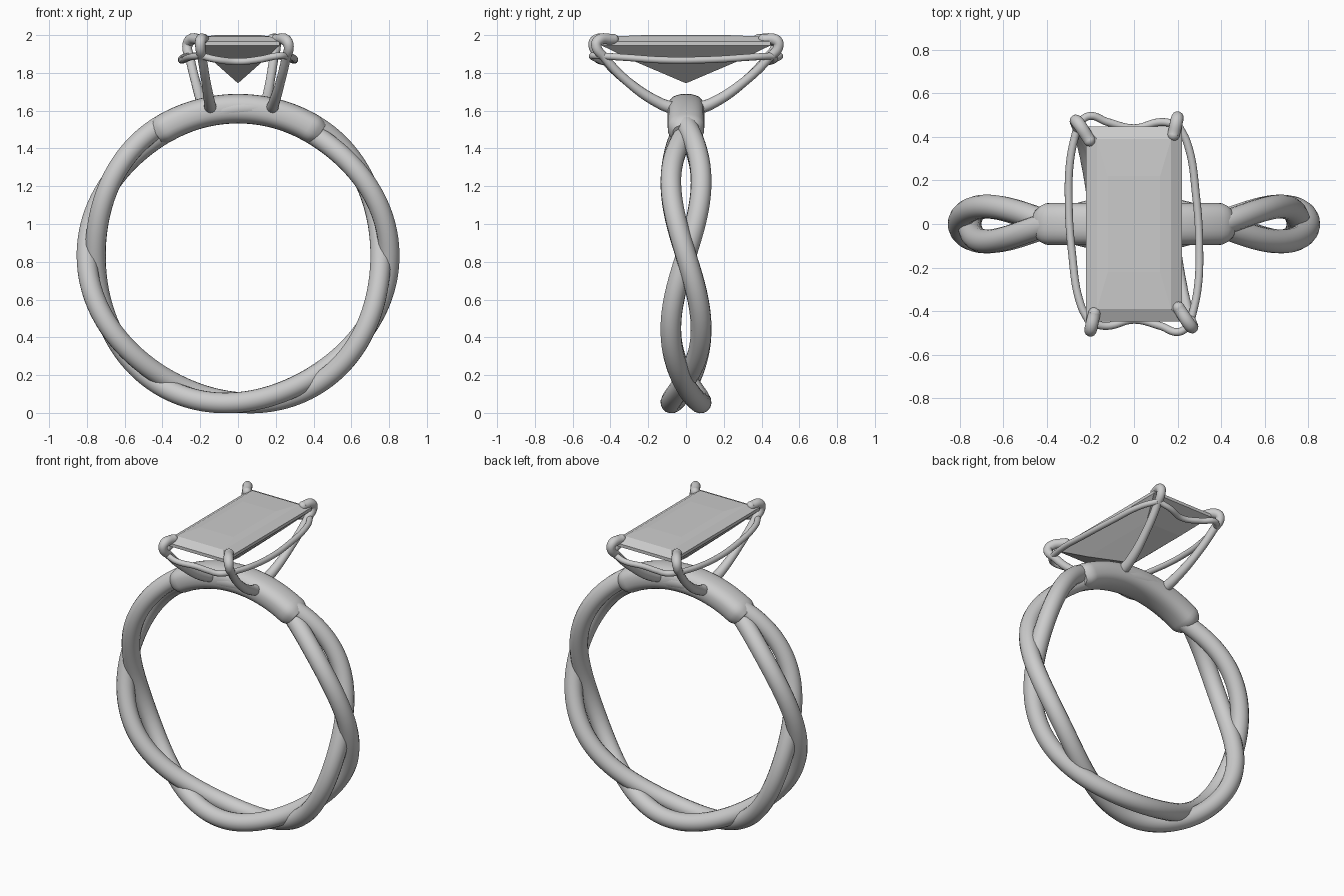
import bpy, bmesh, math
from mathutils import Vector

cube = bpy.data.objects.get("Cube")
if cube:
    bpy.data.objects.remove(cube, do_unlink=True)

RING_Z, RING_R = 0.833, 0.7775


def material(name, value):
    mat = bpy.data.materials.new(name)
    mat.use_nodes = True
    colour = (value, value, value, 1)
    mat.diffuse_color = colour
    mat.node_tree.nodes["Principled BSDF"].inputs["Base Color"].default_value = colour
    return mat


METAL = material("pale grey", 0.6)


def activate(obj):
    bpy.ops.object.select_all(action='DESELECT')
    obj.select_set(True)
    bpy.context.view_layer.objects.active = obj


def mesh_object(name, bm, smooth=True):
    bmesh.ops.recalc_face_normals(bm, faces=bm.faces)
    me = bpy.data.meshes.new(name)
    bm.to_mesh(me)
    bm.free()
    obj = bpy.data.objects.new(name, me)
    bpy.context.collection.objects.link(obj)
    me.materials.append(METAL)
    if smooth:
        activate(obj)
        bpy.ops.object.shade_smooth_by_angle(angle=math.radians(50))
    return obj


def wire(name, points, radius, cyclic=False, scales=None):
    """Round wire that passes through the points."""
    curve = bpy.data.curves.new(name, 'CURVE')
    curve.dimensions = '3D'
    curve.bevel_depth = radius
    curve.bevel_resolution = 6
    curve.use_fill_caps = True
    curve.resolution_u = 3 if cyclic else 10
    spline = curve.splines.new('BEZIER')
    spline.bezier_points.add(len(points) - 1)
    spline.use_cyclic_u = cyclic
    for i, (bp, p) in enumerate(zip(spline.bezier_points, points)):
        bp.co = p
        bp.handle_left_type = bp.handle_right_type = 'AUTO'
        bp.radius = scales[i] if scales else 1
    obj = bpy.data.objects.new(name, curve)
    bpy.context.collection.objects.link(obj)
    curve.materials.append(METAL)
    activate(obj)
    bpy.ops.object.convert(target='MESH')
    obj = bpy.context.object
    bpy.ops.object.shade_smooth_by_angle(angle=math.radians(50))
    return obj


def on_ring(angle, radius, y):
    return Vector((radius * math.cos(angle), y, RING_Z + radius * math.sin(angle)))


# Two strands twisted around each other
def strand(name, sign):
    pts = []
    for i in range(96):
        a = math.tau * i / 96
        off_top = abs(math.degrees(a) - 90)
        width = 0.045 if off_top < 30 else 0.08
        pts.append(on_ring(a, RING_R + sign * 0.0225 * math.cos(3 * a),
                           -sign * width * math.sin(3 * a)))
    wire(name, pts, 0.055, cyclic=True)


strand("band_strand_a", 1)
strand("band_strand_b", -1)

# Sleeve that joins the strands under the setting
bm = bmesh.new()
rings, sides, half = 40, 28, math.radians(34)
loops = []
for i in range(rings + 1):
    t = 2 * i / rings - 1
    a = math.pi / 2 - half * t
    edge = min(1, (1 - abs(t)) / 0.12)
    s = 0.72 + 0.28 * math.sin(edge * math.pi / 2)
    loop = []
    for j in range(sides):
        b = math.tau * j / sides
        c, d = math.cos(b), math.sin(b)
        y = 0.097 * s * math.copysign(abs(c) ** 0.8, c)
        r = RING_R + 0.078 * s * math.copysign(abs(d) ** 0.8, d)
        loop.append(bm.verts.new(on_ring(a, r, y)))
    loops.append(loop)
for lo, hi in zip(loops, loops[1:]):
    for j in range(sides):
        k = (j + 1) % sides
        bm.faces.new((lo[j], lo[k], hi[k], hi[j]))
bm.faces.new(loops[0])
bm.faces.new(loops[-1])
mesh_object("band_sleeve", bm)

# Step-cut stone: half width, half length and height of each tier
tiers = [(0.12, 0.22, 2.0), (0.17, 0.39, 1.993), (0.22, 0.447, 1.965),
         (0.22, 0.447, 1.945), (0.13, 0.27, 1.86)]
bm = bmesh.new()
loops = [[bm.verts.new((sx * w, sy * l, z))
          for sx, sy in ((-1, -1), (1, -1), (1, 1), (-1, 1))] for w, l, z in tiers]
bm.faces.new(loops[0])
for lo, hi in zip(loops, loops[1:]):
    for j in range(4):
        k = (j + 1) % 4
        bm.faces.new((lo[j], lo[k], hi[k], hi[j]))
tip = bm.verts.new((0, 0, 1.745))
for j in range(4):
    bm.faces.new((loops[-1][j], loops[-1][(j + 1) % 4], tip))
mesh_object("stone", bm, smooth=False)

# Claws and rails; each is repeated by a half turn about z
CLAWS = {
    "left": [(0.18, -0.06, 1.61), (0.19, -0.14, 1.64), (0.225, -0.31, 1.755),
             (0.255, -0.43, 1.88), (0.268, -0.475, 1.945), (0.255, -0.462, 1.972),
             (0.205, -0.385, 1.978)],
    "right": [(-0.145, -0.06, 1.61), (-0.15, -0.14, 1.64), (-0.17, -0.31, 1.755),
              (-0.19, -0.44, 1.88), (-0.2, -0.49, 1.945), (-0.197, -0.477, 1.972),
              (-0.182, -0.41, 1.978)],
}
RAILS = {
    "side": [(0.2, 0.46, 1.89), (0.245, 0.37, 1.885), (0.285, 0.13, 1.87),
             (0.3, -0.12, 1.868), (0.292, -0.3, 1.88), (0.26, -0.45, 1.89)],
    "end": [(0.26, -0.45, 1.89), (0.21, -0.495, 1.89), (0.12, -0.468, 1.872),
            (0, -0.44, 1.86), (-0.12, -0.468, 1.872), (-0.19, -0.46, 1.89)],
}
CLAW_SCALES = [1.25, 1.1, 0.9, 0.9, 1, 1.1, 1.05]
for turn, place in ((1, "front"), (-1, "back")):
    for side, pts in CLAWS.items():
        pts = [(turn * x, turn * y, z) for x, y, z in pts]
        wire(f"{place}_{side}_claw", pts, 0.027, scales=CLAW_SCALES)
        bm = bmesh.new()
        bmesh.ops.create_uvsphere(bm, u_segments=16, v_segments=10, radius=0.0284)
        bmesh.ops.translate(bm, verts=bm.verts, vec=pts[-1])
        mesh_object(f"{place}_{side}_claw_tip", bm)
    for kind, pts in RAILS.items():
        wire(f"{place}_{kind}_rail", [(turn * x, turn * y, z) for x, y, z in pts], 0.018)
